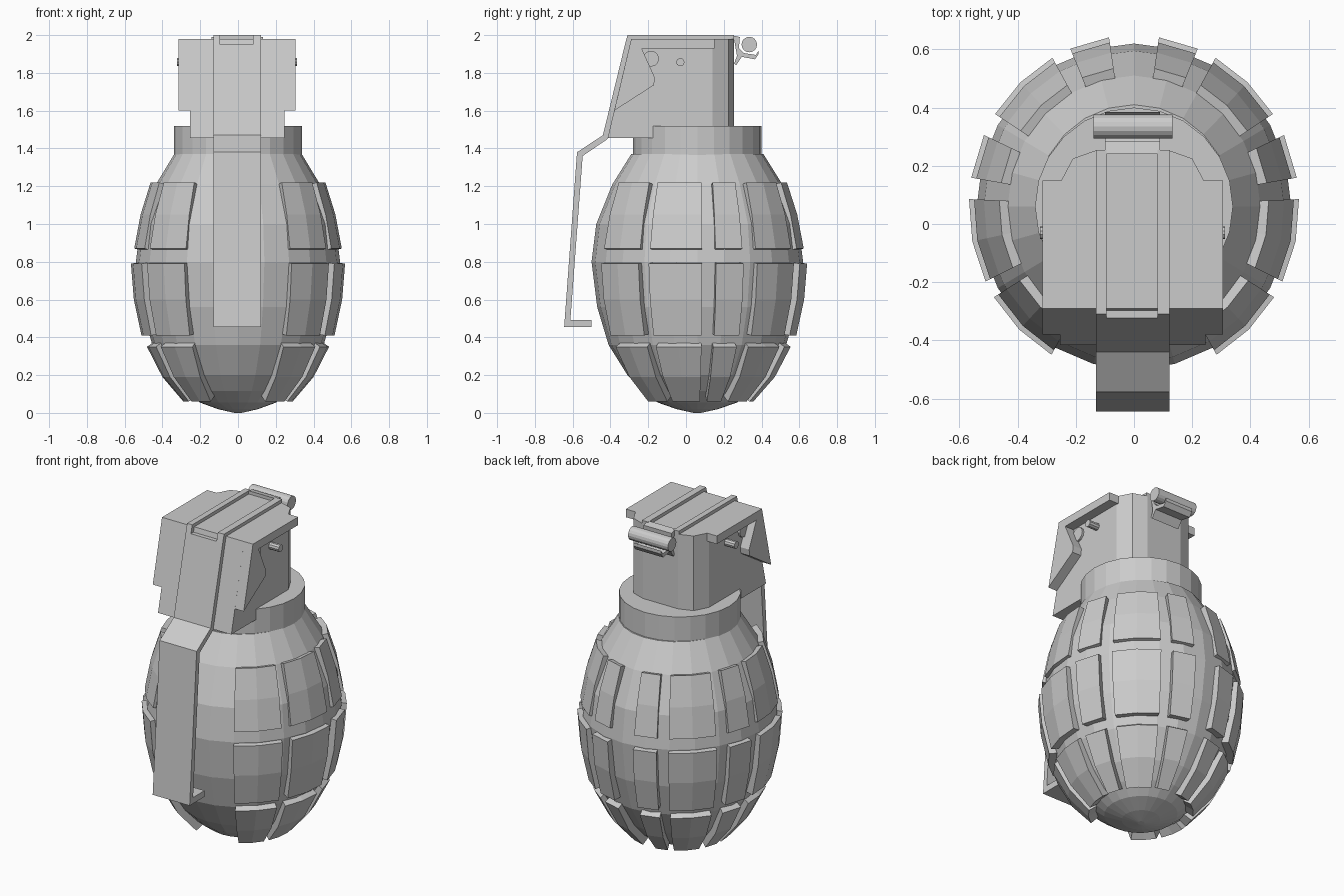
import bpy, bmesh
from math import sin, cos, pi, radians
from mathutils import Vector

cube = bpy.data.objects.get("Cube")
if cube:
    bpy.data.objects.remove(cube, do_unlink=True)

GREY = (0.6, 0.6, 0.6, 1)
mat = bpy.data.materials.new("plain grey")
mat.use_nodes = True
mat.diffuse_color = GREY
bsdf = next(n for n in mat.node_tree.nodes if n.type == 'BSDF_PRINCIPLED')
bsdf.inputs["Base Color"].default_value = GREY
bsdf.inputs["Roughness"].default_value = 0.6

CENTRE_Y = 0.06     # axis of the body
SQUASH = 0.965      # body is slightly narrower in x
SEGMENTS = 24
HEAD_X = -0.005     # middle of the head


def finish(bm, name):
    bmesh.ops.recalc_face_normals(bm, faces=bm.faces[:])
    mesh = bpy.data.meshes.new(name)
    bm.to_mesh(mesh)
    bm.free()
    mesh.materials.append(mat)
    obj = bpy.data.objects.new(name, mesh)
    bpy.context.collection.objects.link(obj)
    return obj


def around(r, z, angle, squash=SQUASH):
    return Vector((r * squash * cos(angle), CENTRE_Y + r * sin(angle), z))


def lathe(name, profile, squash):
    """Turn (radius, z) points around the body axis and cap open ends."""
    bm = bmesh.new()
    rings = [[bm.verts.new(around(r, z, 2 * pi * i / SEGMENTS, squash))
              for i in range(SEGMENTS)] for r, z in profile]
    for low, high in zip(rings, rings[1:]):
        for i in range(SEGMENTS):
            j = (i + 1) % SEGMENTS
            bm.faces.new((low[i], low[j], high[j], high[i]))
    bm.faces.new(rings[0])
    bm.faces.new(rings[-1])
    return finish(bm, name)


def prism_mesh(points, x0, x1):
    """Extrude a (y, z) outline between two x positions."""
    bm = bmesh.new()
    a = [bm.verts.new((x0, y, z)) for y, z in points]
    b = [bm.verts.new((x1, y, z)) for y, z in points]
    bm.faces.new(a)
    bm.faces.new(b)
    for i in range(len(a)):
        j = (i + 1) % len(a)
        bm.faces.new((a[i], a[j], b[j], b[i]))
    return bm


def prism(name, points, x0, x1):
    return finish(prism_mesh(points, x0, x1), name)


def rod(name, y, z, radius, x0, x1, sides=12):
    ring = [(y + radius * cos(2 * pi * i / sides), z + radius * sin(2 * pi * i / sides))
            for i in range(sides)]
    return prism(name, ring, x0, x1)


# Egg-shaped body and collar
lathe("body", [(0.02, 0.0), (0.11, 0.02), (0.21, 0.055), (0.29, 0.115), (0.37, 0.2),
               (0.47, 0.36), (0.53, 0.56), (0.56, 0.8), (0.535, 1.0),
               (0.45, 1.21), (0.35, 1.37)], SQUASH)
lathe("collar", [(0.34, 1.35), (0.34, 1.52)], 1)


# Raised pads, three rows on each side, leaving the front clear for the lever
def pad(name, profile, start, end, steps):
    direction = Vector(profile[-1]) - Vector(profile[0])
    inward = Vector((direction.y, -direction.x)).normalized() * 0.06
    bm = bmesh.new()
    columns = []
    for i in range(steps + 1):
        angle = radians(start + (end - start) * i / steps)
        outer = [bm.verts.new(around(r, z, angle)) for r, z in profile]
        inner = [bm.verts.new(around(r + inward.x, z + inward.y, angle))
                 for r, z in reversed(profile)]
        columns.append(outer + inner)
    for a, b in zip(columns, columns[1:]):
        for i in range(len(a)):
            j = (i + 1) % len(a)
            bm.faces.new((a[i], a[j], b[j], b[i]))
    bm.faces.new(columns[0])
    bm.faces.new(columns[-1])
    finish(bm, name)


rows = {"upper": [(0.48, 1.22), (0.535, 1.05), (0.57, 0.87)],
        "middle": [(0.588, 0.79), (0.572, 0.6), (0.53, 0.41)],
        "lower": [(0.5, 0.35), (0.415, 0.19), (0.3, 0.06)]}
spans = [(-60, -32, 2), (-26, 2.5, 2), (9.7, 24.7, 1), (32.7, 60.4, 2), (67.3, 81.3, 1)]
for row, profile in rows.items():
    for n, (start, end, steps) in enumerate(spans, 1):
        pad(f"{row}_pad_left_{n}", profile, start, end, steps)
        pad(f"{row}_pad_right_{n}", profile, 180 - start, 180 - end, steps)

# Head block with chamfered back corners
bm = prism_mesh([(-0.415, 1.455), (-0.29, 1.98), (0.255, 1.98), (0.255, 1.51),
                 (-0.17, 1.51), (-0.17, 1.455)], HEAD_X - 0.25, HEAD_X + 0.25)
for side in (-1, 1):
    for (xa, ya), (xb, yb) in (((0.25, 0.14), (0.205, 0.225)), ((0.205, 0.225), (0.12, 0.255))):
        normal = Vector((side * (yb - ya), xa - xb, 0))
        cut = bmesh.ops.bisect_plane(bm, geom=bm.verts[:] + bm.edges[:] + bm.faces[:],
                                     plane_co=(HEAD_X + side * xa, ya, 0),
                                     plane_no=normal, clear_outer=True)
        edges = [e for e in cut["geom_cut"] if isinstance(e, bmesh.types.BMEdge)]
        bmesh.ops.edgeloop_fill(bm, edges=edges)
finish(bm, "head_block")

# Side flanges of the cover, with pins beneath them
flange = [(-0.29, 1.98), (0.15, 1.98), (0.15, 1.93), (-0.235, 1.93),
          (-0.165, 1.775), (-0.17, 1.735), (-0.38, 1.6)]
for side, label in ((1, "left"), (-1, "right")):
    def sx(x):
        return HEAD_X + side * x
    prism(f"{label}_flange", flange, sx(0.24), sx(0.31))
    rod(f"{label}_pin", -0.03, 1.857, 0.022, sx(0.24), sx(0.318), 10)
    rod(f"{label}_boss", -0.185, 1.875, 0.042, sx(0.24), sx(0.262))

# Safety lever: two rails over the top, a bent strip down the front
rail = [(0.255, 2.0), (-0.31, 2.0), (-0.323, 1.95), (-0.295, 1.95),
        (-0.285, 1.975), (0.255, 1.975)]
prism("left_rail", rail, 0.08, 0.122)
prism("right_rail", rail, -0.13, -0.095)
prism("lever", [(-0.323, 1.95), (-0.44, 1.47), (-0.577, 1.38), (-0.645, 0.455), (-0.5, 0.455),
                (-0.5, 0.493), (-0.612, 0.493), (-0.547, 1.36), (-0.415, 1.45), (-0.295, 1.95)],
      -0.13, 0.122)

# Hinge hook and rod at the back
prism("hinge_hook", [(0.24, 2.0), (0.285, 1.99), (0.28, 1.93), (0.305, 1.905), (0.37, 1.895),
                     (0.385, 1.92), (0.385, 1.9), (0.365, 1.872), (0.295, 1.885),
                     (0.265, 1.84), (0.255, 1.85), (0.27, 1.89), (0.255, 1.975), (0.24, 1.975)],
      -0.1, 0.09)
rod("hinge_rod", 0.335, 1.95, 0.041, -0.14, 0.132, 16)
